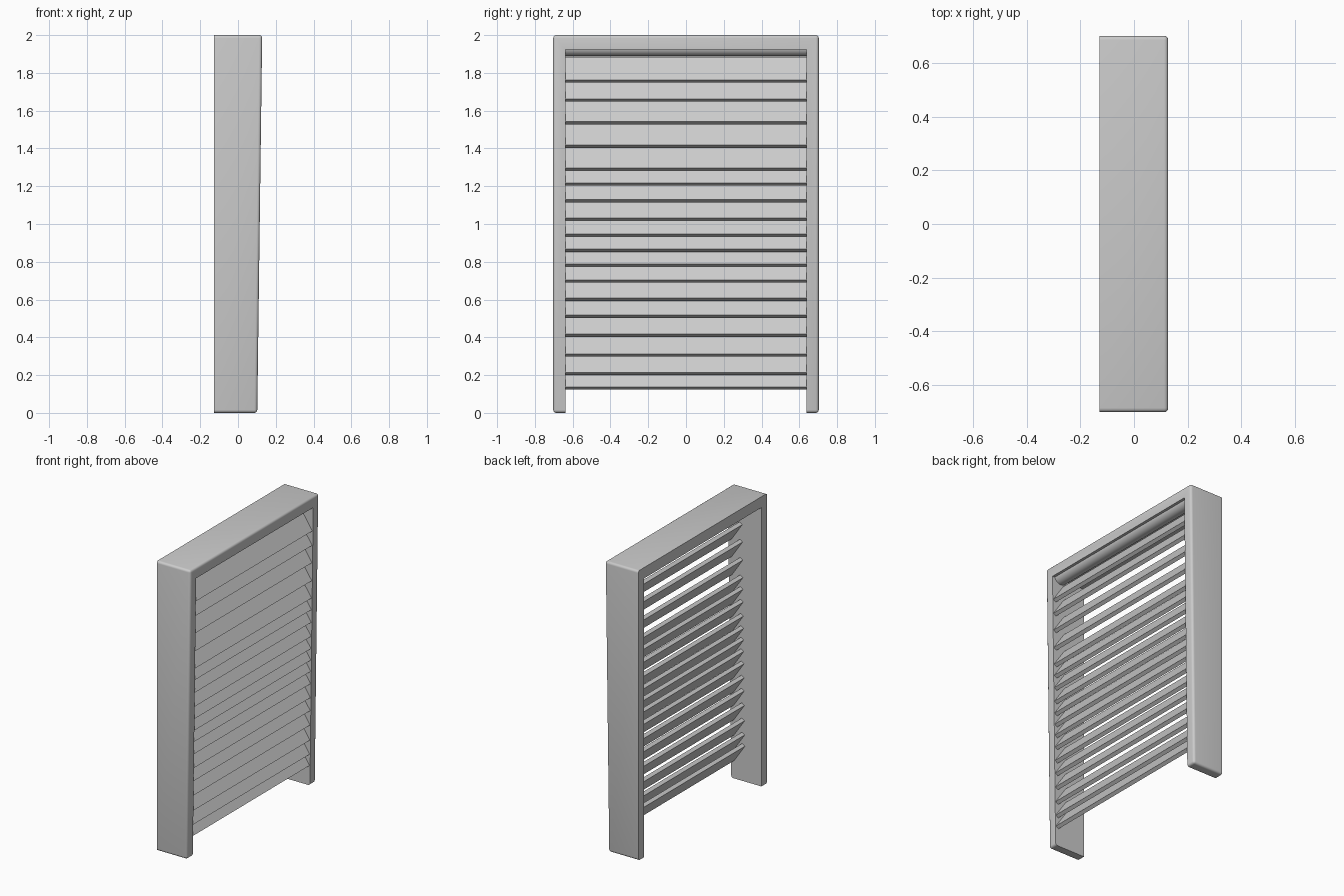
import bpy, bmesh, math

if "Cube" in bpy.data.objects:
    bpy.data.objects.remove(bpy.data.objects["Cube"])

BACK, HALF_W, IN_W, IN_Z = -0.128, 0.703, 0.639, 1.925

def front_x(z):
    return 0.102 + 0.013 * z

def new_object(name, bm):
    bmesh.ops.recalc_face_normals(bm, faces=bm.faces)
    me = bpy.data.meshes.new(name)
    bm.to_mesh(me)
    bm.free()
    ob = bpy.data.objects.new(name, me)
    bpy.context.collection.objects.link(ob)
    return ob

def smooth(ob):
    bpy.ops.object.select_all(action='DESELECT')
    ob.select_set(True)
    bpy.context.view_layer.objects.active = ob
    bpy.ops.object.shade_smooth_by_angle(angle=math.radians(35))

def loft(bm, a, b):
    # close two matching loops into a solid
    va, vb = [bm.verts.new(p) for p in a], [bm.verts.new(p) for p in b]
    n = len(a)
    bm.faces.new(va)
    bm.faces.new(vb[::-1])
    for i in range(n):
        bm.faces.new((va[i], vb[i], vb[(i + 1) % n], va[(i + 1) % n]))

# Tapered door-shaped surround, open at the bottom, rounded on outer edges
outline = [(-HALF_W, 0), (-HALF_W, 2), (HALF_W, 2), (HALF_W, 0),
           (IN_W, 0), (IN_W, IN_Z), (-IN_W, IN_Z), (-IN_W, 0)]
bm = bmesh.new()
loft(bm, [(BACK, y, z) for y, z in outline], [(front_x(z), y, z) for y, z in outline])
edges = []
for e in bm.edges:
    on_back = all(v.co.x < BACK + 0.001 for v in e.verts)
    inner = all(abs(v.co.y) < IN_W + 0.01 for v in e.verts)
    if not on_back and not inner:
        edges.append(e)
bmesh.ops.bevel(bm, geom=edges, offset=0.016, segments=4, profile=0.5, affect='EDGES')
smooth(new_object("frame", bm))

# Rounded bead under the lintel
bm = bmesh.new()
r, cx, cz = 0.05, 0.06, 1.938
ring = [(cx + r * math.cos(2 * math.pi * i / 40), cz + r * math.sin(2 * math.pi * i / 40))
        for i in range(40)]
loft(bm, [(x, -IN_W, z) for x, z in ring], [(x, IN_W, z) for x, z in ring])
smooth(new_object("top_roller", bm))

# Unevenly spaced tilted slats, lower edges flush with the sloping front
heights = [1.755, 1.655, 1.535, 1.41, 1.29, 1.21, 1.122, 1.025, 0.94,
           0.86, 0.782, 0.697, 0.60, 0.51, 0.41, 0.305, 0.208, 0.13]
tilt, length, thick = math.radians(34), 0.146, 0.025
s, c = math.sin(tilt), math.cos(tilt)
for i, z in enumerate(heights):
    x1, z1 = front_x(z) - 0.004, z + thick * s / 2       # outer lower corner
    sec = [(x1, z1), (x1 - length * s, z1 + length * c)]
    sec += [(x - thick * c, zz - thick * s) for x, zz in reversed(sec)]
    bm = bmesh.new()
    loft(bm, [(x, -IN_W, zz) for x, zz in sec], [(x, IN_W, zz) for x, zz in sec])
    new_object(f"slat_{i + 1}", bm)
